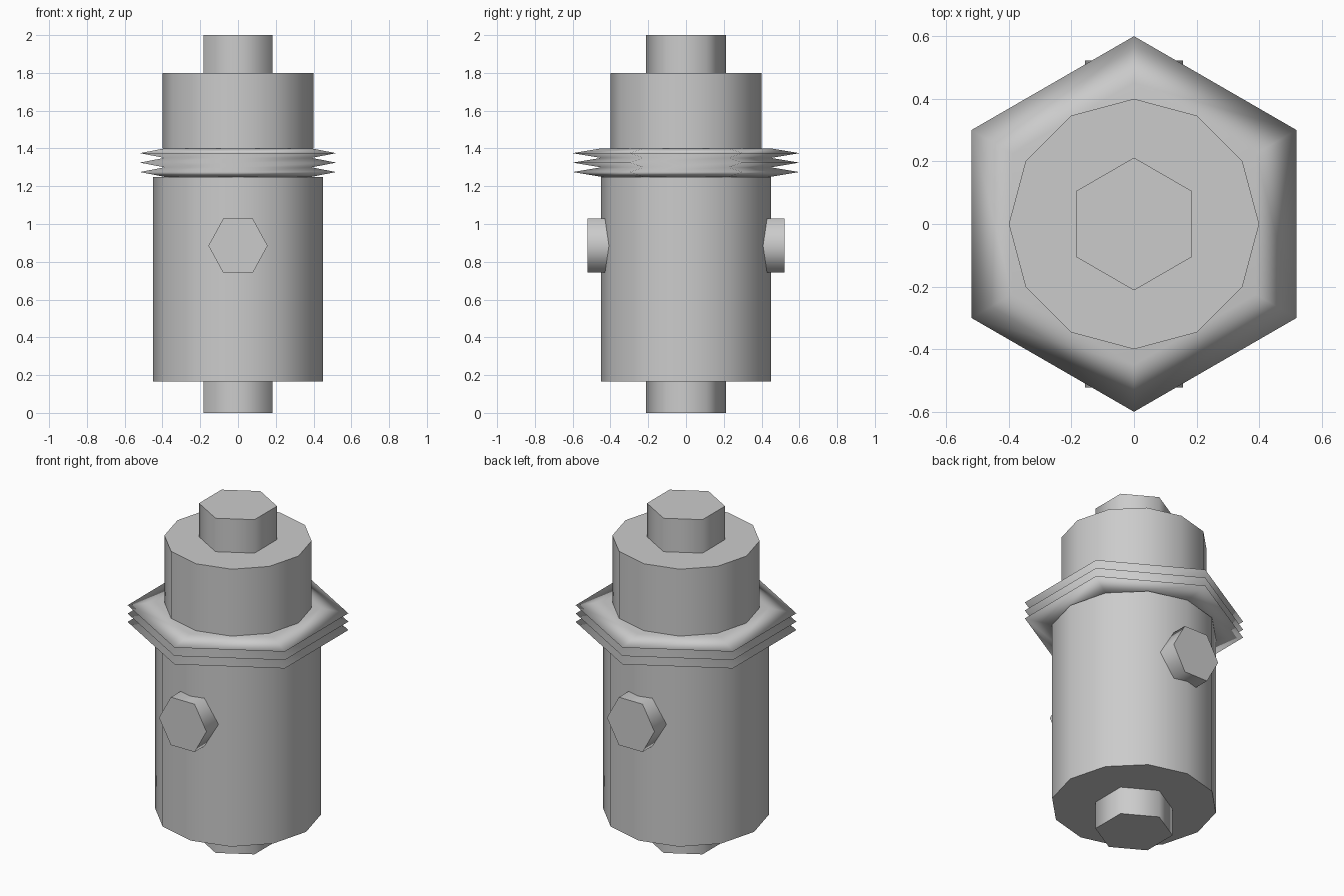
import bpy
import bmesh
from math import sin, cos, pi, radians
from mathutils import Matrix

cube = bpy.data.objects.get("Cube")
if cube:
    bpy.data.objects.remove(cube, do_unlink=True)

metal = bpy.data.materials.new("grey_metal")
metal.use_nodes = True
grey = (0.6, 0.6, 0.6, 1)
metal.diffuse_color = grey
metal.node_tree.nodes["Principled BSDF"].inputs["Base Color"].default_value = grey


def lathe(name, sides, rings, start=pi / 2, matrix=Matrix(), sharp=75):
    """Stack regular polygons of (radius, height) into a closed solid."""
    bm = bmesh.new()
    loops = []
    for r, z in rings:
        angles = [start + 2 * pi * i / sides for i in range(sides)]
        loops.append([bm.verts.new((r * cos(a), r * sin(a), z)) for a in angles])
    for low, high in zip(loops, loops[1:]):
        for i in range(sides):
            j = (i + 1) % sides
            bm.faces.new((low[i], low[j], high[j], high[i]))
    bm.faces.new(loops[0][::-1])
    bm.faces.new(loops[-1])
    bm.transform(matrix)
    bmesh.ops.recalc_face_normals(bm, faces=bm.faces)
    mesh = bpy.data.meshes.new(name)
    bm.to_mesh(mesh)
    bm.free()
    mesh.materials.append(metal)
    obj = bpy.data.objects.new(name, mesh)
    bpy.context.collection.objects.link(obj)
    bpy.ops.object.select_all(action='DESELECT')
    obj.select_set(True)
    bpy.context.view_layer.objects.active = obj
    bpy.ops.object.shade_smooth_by_angle(angle=radians(sharp))
    return obj


# Central shaft, main body and upper collar
lathe("shaft", 6, [(0.212, 0), (0.212, 2)])
lathe("body", 12, [(0.45, 0.165), (0.45, 1.25)])
lathe("collar", 12, [(0.4, 1.4), (0.4, 1.8)])

# Three stacked sharp-edged fins
fins = [(0.45, 1.25)]
for i in range(3):
    z = 1.25 + 0.05 * i
    fins += [(0.6, z + 0.025), (0.45, z + 0.05)]
lathe("fins", 6, fins, sharp=180)

# Hexagonal bolts on the front and back
for name, side in (("front_bolt", 1), ("back_bolt", -1)):
    place = (Matrix.Translation((0, 0, 0.885)) @ Matrix.Rotation(side * pi / 2, 4, 'X')
             @ Matrix.Diagonal((0.95, 1, 1, 1)))
    lathe(name, 6, [(0.165, 0.3), (0.165, 0.522)], start=0, matrix=place)
